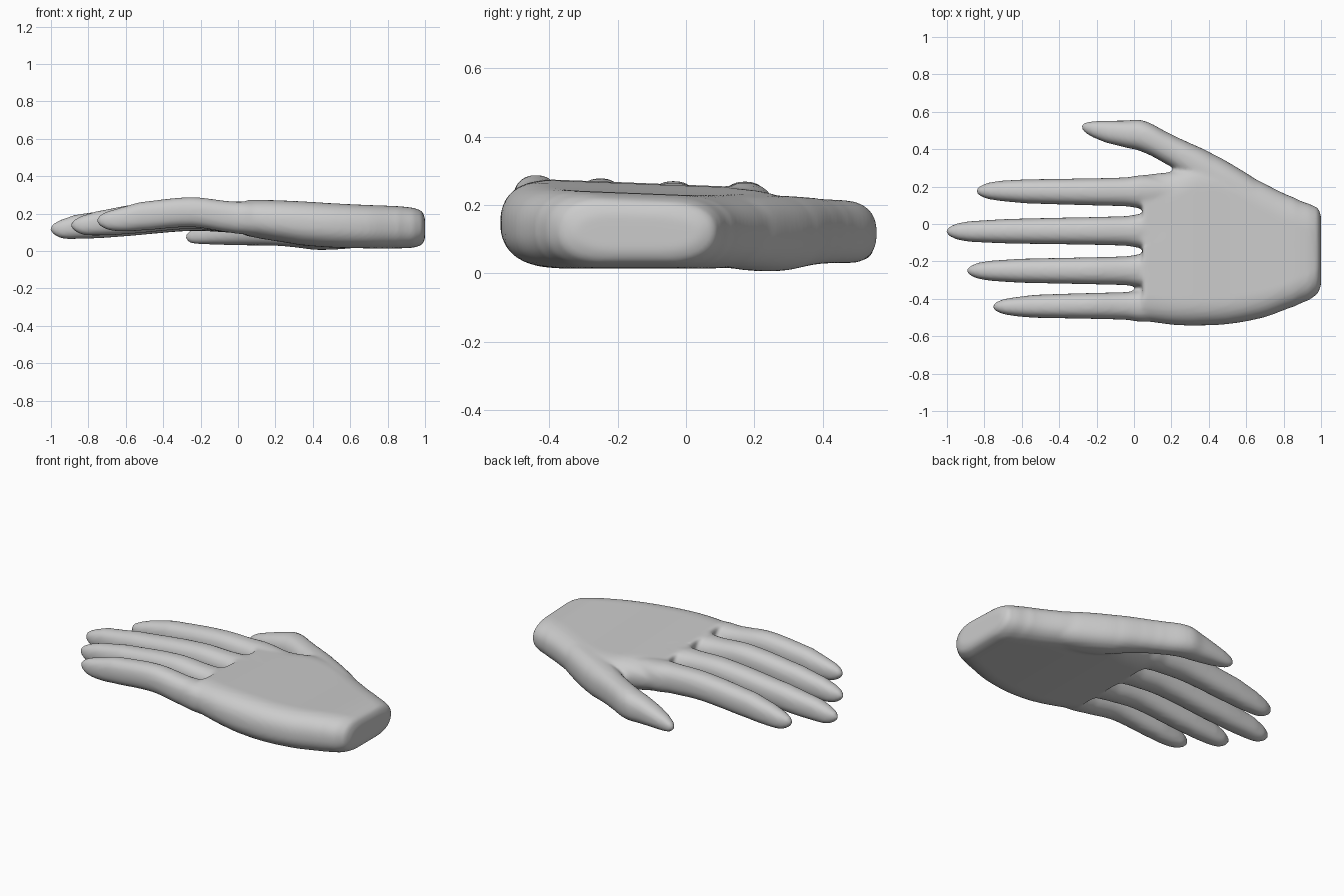
import bpy, bmesh, math

if "Cube" in bpy.data.objects:
    bpy.data.objects.remove(bpy.data.objects["Cube"])

STEPS = 5    # in-between rings per section
RING = 32    # points around a section


def spline(a, b, c, d, t):
    return 0.5 * (2*b + (c-a)*t + (2*a-5*b+4*c-d)*t*t + (3*b-a-3*c+d)*t**3)


def loft(bm, sections, tilt=0.0, mid=0.0):
    """Rounded tube along x; each section is (x, y low, y high, z low, z high)."""
    dense = []
    n = len(sections)
    for i in range(n - 1):
        quad = [sections[max(i-1, 0)], sections[i], sections[i+1], sections[min(i+2, n-1)]]
        for s in range(STEPS):
            t = s / STEPS
            row = [spline(*vals, t) for vals in zip(*quad)]
            row[0] = quad[1][0] + (quad[2][0] - quad[1][0]) * t
            dense.append(row)
    dense.append(list(sections[-1]))
    rings = []
    for x, y0, y1, z0, z1 in dense:
        cy, cz = (y0+y1)/2, (z0+z1)/2
        w, h = max((y1-y0)/2, .004), max((z1-z0)/2, .004)
        r = min(w, 0.15)                       # width of the rounded side
        ring = []
        for k in range(RING):
            a = 2*math.pi*(k+.5)/RING
            c, s = math.cos(a), math.sin(a)
            c = math.copysign(abs(c)**.85, c)
            s = math.copysign(abs(s)**.85, s)
            y = cy + math.copysign(w - r, c) + r*c
            z = cz + h*s
            if s > 0:
                z += tilt * (y - mid) * s      # slope the back of the hand
            ring.append(bm.verts.new((x, y, z)))
        rings.append(ring)
    for a, b in zip(rings, rings[1:]):
        for k in range(RING):
            j = (k+1) % RING
            bm.faces.new((a[k], a[j], b[j], b[k]))
    bm.faces.new(rings[0])
    bm.faces.new(rings[-1])


bm = bmesh.new()

# palm and wrist
loft(bm, [
    (1.00, -.33, .05, .06, .18),
    (.985, -.37, .085, .034, .212),
    (.94, -.405, .107, .018, .228),
    (.86, -.44, .14, .014, .236),
    (.70, -.498, .215, .014, .240),
    (.52, -.533, .305, .018, .247),
    (.35, -.543, .335, .030, .257),
    (.22, -.54, .285, .050, .263),
    (.12, -.528, .270, .066, .266),
    (.045, -.518, .262, .080, .268)], tilt=-.04, mid=-.2)

# thumb
loft(bm, [
    (.75, .00, .185, .03, .21),
    (.58, .05, .285, .012, .225),
    (.42, .13, .375, .006, .228),
    (.30, .23, .432, .020, .224),
    (.20, .305, .480, .028, .218),
    (.05, .383, .553, .030, .212),
    (-.05, .41, .553, .032, .188),
    (-.15, .435, .552, .035, .155),
    (-.22, .463, .549, .038, .128),
    (-.262, .488, .542, .046, .105),
    (-.285, .515, .525, .068, .082)])

# fingers: tip x, tip y, tip z, root y, half width, knuckle z, lift of last joint
fingers = [
    (-.845, .177, .125, .172, .073, .187, .158),
    (-1.005, -.04, .118, -.037, .075, .188, .150),
    (-.895, -.25, .138, -.250, .073, .198, .166),
    (-.757, -.442, .163, -.438, .070, .208, .185),
]
for tx, ty, tz, ry, hw, kz, jz in fingers:
    length = -tx
    rows = [(.22, ry, .160, hw, .085),
            (.05, ry, .175, hw*1.22, .088),
            (-.04, ry, .182, hw*1.06, .084),
            (-.25, ry, kz, hw*.98, .080),
            (-.25 - (length-.25)*.55, (ry+ty)/2, jz, hw*.88, .076),
            (tx+.13, ty, (jz+tz)/2 - .005, hw*.74, .064),
            (tx+.06, ty, tz, hw*.58, .050),
            (tx+.018, ty, tz, hw*.34, .029),
            (tx, ty, tz, .008, .008)]
    loft(bm, [(x, y-w, y+w, z-h, z+h) for x, y, z, w, h in rows])

bmesh.ops.recalc_face_normals(bm, faces=bm.faces)
mesh = bpy.data.meshes.new("hand")
bm.to_mesh(mesh)
bm.free()
hand = bpy.data.objects.new("hand", mesh)
bpy.context.collection.objects.link(hand)

# one flat colour
grey = bpy.data.materials.new("light grey")
grey.diffuse_color = (.6, .6, .6, 1)
grey.use_nodes = True
grey.node_tree.nodes["Principled BSDF"].inputs["Base Color"].default_value = grey.diffuse_color
mesh.materials.append(grey)

# fuse the parts into one skin and soften the joins
fuse = hand.modifiers.new("fuse", 'REMESH')
fuse.mode = 'VOXEL'
fuse.voxel_size = .011
fuse.use_smooth_shade = True
soften = hand.modifiers.new("soften", 'SMOOTH')
soften.factor = .5
soften.iterations = 8
